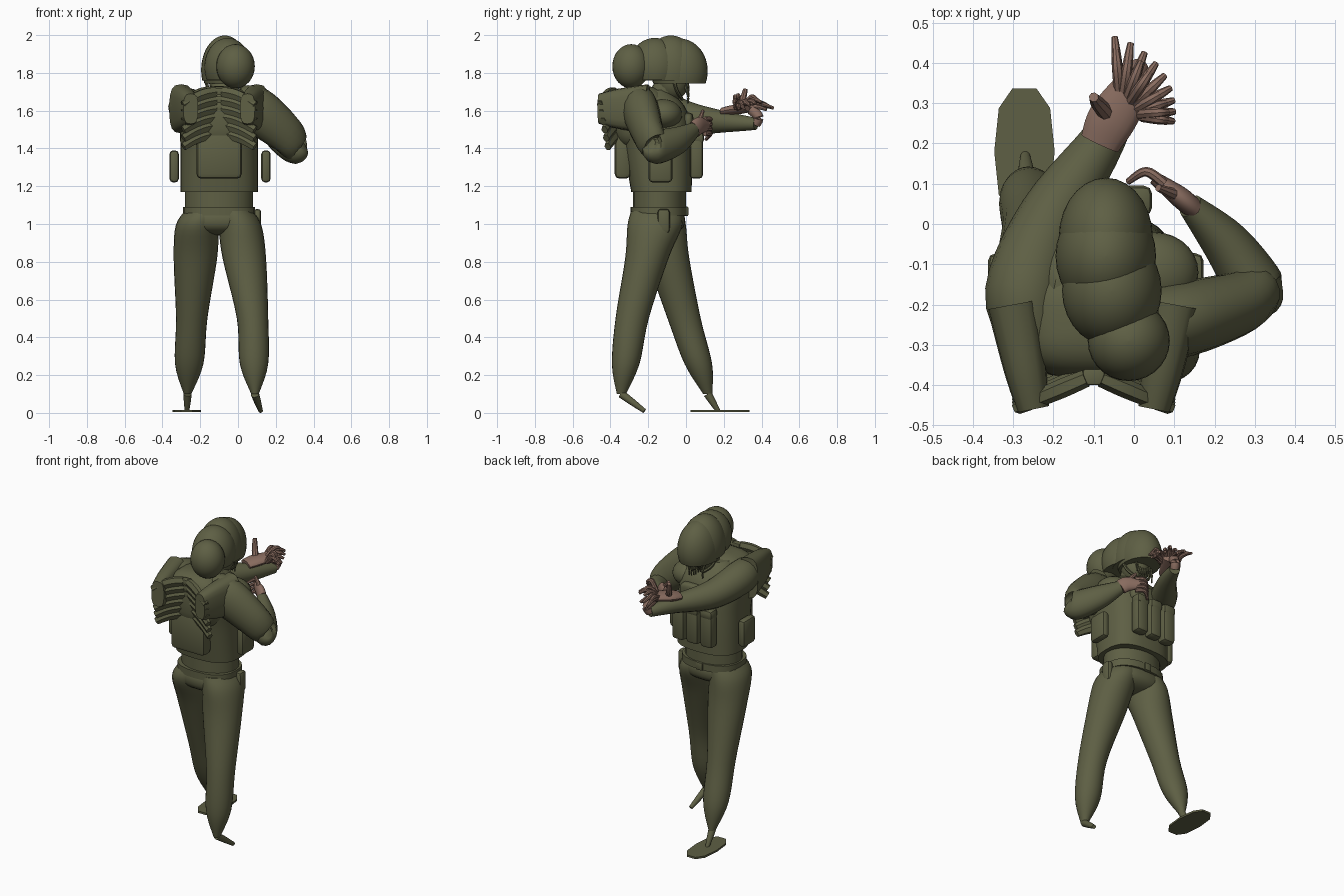
import bpy, bmesh, math, random
from mathutils import Vector

if "Cube" in bpy.data.objects:
    bpy.data.objects.remove(bpy.data.objects["Cube"])
random.seed(4)


def material(name, rgb):
    mat = bpy.data.materials.new(name)
    mat.use_nodes = True
    mat.diffuse_color = (*rgb, 1)
    shader = mat.node_tree.nodes["Principled BSDF"]
    shader.inputs["Base Color"].default_value = (*rgb, 1)
    shader.inputs["Roughness"].default_value = 0.8
    return mat


OLIVE = material("olive_cloth", (0.112, 0.115, 0.058))
SKIN = material("skin", (0.25, 0.15, 0.115))
UP = Vector((0, 0, 1))
MID = -0.1  # centre line of the body
SIDES = (("right", -1), ("left", 1))


def finish(name, bm, mat):
    bmesh.ops.recalc_face_normals(bm, faces=bm.faces)
    mesh = bpy.data.meshes.new(name)
    bm.to_mesh(mesh)
    bm.free()
    part = bpy.data.objects.new(name, mesh)
    bpy.context.collection.objects.link(part)
    mesh.materials.append(mat)
    bpy.ops.object.select_all(action="DESELECT")
    part.select_set(True)
    bpy.context.view_layer.objects.active = part
    bpy.ops.object.shade_smooth_by_angle(angle=math.radians(40))
    return part


def signed_power(value, exponent):
    return math.copysign(abs(value) ** exponent, value)


def spline(rows, steps):
    """Catmull-Rom interpolation through rows of numbers."""
    result, last = [], len(rows) - 1
    for i in range(last):
        near = [rows[max(0, min(last, i + k))] for k in (-1, 0, 1, 2)]
        for step in range(steps):
            t = step / steps
            result.append([b + t / 2 * (c - a + t * (2 * a - 5 * b + 4 * c - d + t * (3 * b - a - 3 * c + d)))
                           for a, b, c, d in zip(*near)])
    return result + [list(rows[last])]


def loft(name, rows, mat=OLIVE, sides=24, steps=5, power=2, level=True):
    """Skin rings (x, y, z, width, depth), either level or square to the path."""
    rows = spline(rows, steps)
    centres = [Vector(row[:3]) for row in rows]
    bm, rings = bmesh.new(), []
    for i, row in enumerate(rows):
        across, along = Vector((1, 0, 0)), Vector((0, 1, 0))
        if not level:
            path = centres[min(i + 1, len(rows) - 1)] - centres[max(i - 1, 0)]
            across = path.cross(UP).normalized()
            along = across.cross(path).normalized()
        ring = []
        for k in range(sides):
            angle = math.tau * k / sides
            u = signed_power(math.cos(angle), 2 / power) * row[3]
            v = signed_power(math.sin(angle), 2 / power) * row[4]
            ring.append(bm.verts.new(centres[i] + across * u + along * v))
        rings.append(ring)
    for low, high in zip(rings, rings[1:]):
        for k in range(sides):
            bm.faces.new((low[k - 1], low[k], high[k], high[k - 1]))
    bm.faces.new(rings[0])
    bm.faces.new(rings[-1])
    return finish(name, bm, mat)


def limb(name, points, radii, mat=OLIVE, sides=16, tall=1.0, power=2):
    """Round tube through points, with height scaled by tall."""
    rows = [(*point, r, r * tall) for point, r in zip(points, radii)]
    return loft(name, rows, mat, sides, power=power, level=False)


def bulge(name, centre, radii, power=2, bottom=-math.pi / 2):
    """Rounded solid, cut level at the bottom angle."""
    x, y, z = centre
    rows = []
    for i in range(17):
        angle = bottom + (math.pi / 2 - bottom) * i / 16
        ring = max(math.cos(angle), 0.01) ** (2 / power)
        height = signed_power(math.sin(angle), 2 / power)
        rows.append((x, y, z + radii[2] * height, radii[0] * ring, radii[1] * ring))
    return loft(name, rows, steps=1, power=power, sides=28)


def box(name, centre, size, bevel=0.02):
    bm = bmesh.new()
    bmesh.ops.create_cube(bm, size=1)
    bmesh.ops.scale(bm, vec=size, verts=bm.verts)
    bmesh.ops.bevel(bm, geom=bm.edges[:], offset=bevel, segments=2, affect="EDGES", profile=0.5)
    bmesh.ops.translate(bm, vec=centre, verts=bm.verts)
    return finish(name, bm, OLIVE)


def leg(name, hip, knee, ankle, toe):
    """Trouser leg with shared thickness, bloused above a thin ankle."""
    hip, knee, ankle, toe = map(Vector, (hip, knee, ankle, toe))
    waist = hip.lerp(Vector((MID, -.15, hip.z)), 0.3) + UP * 0.08
    stations = [waist, hip, hip.lerp(knee, 0.35), knee, knee.lerp(ankle, 0.6), ankle]
    widths = (0.1, 0.115, 0.115, 0.083, 0.075, 0.02)
    depths = (0.13, 0.145, 0.115, 0.088, 0.073, 0.024)
    loft(name, [(*p, w, d) for p, w, d in zip(stations, widths, depths)])
    limb(name + "_foot", [ankle, ankle.lerp(toe, 0.5), toe], (0.022, 0.018, 0.012))


# Legs, hips and the loose sole under the forward foot
leg("right_leg", (-.215, -.145, .99), (-.245, -.01, .5), (-.267, .115, .1), (-.27, .17, .01))
leg("left_leg", (.01, -.165, .99), (.077, -.285, .5), (.09, -.342, .1), (.12, -.22, .01))
bulge("hips", (MID, -.15, 1.02), (.185, .145, .08), power=2.5)
loft("right_sole", [(-.272, .18, z, .075, .162) for z in (.004, .016)], sides=10, steps=1, power=2.6)

# Waist, belt and vest
loft("waist", [(MID, -.14, z, .18, .14) for z in (1.05, 1.2)], steps=1)
loft("belt", [(MID, -.145, z, .19, .15) for z in (1.045, 1.09)], steps=1, power=2.5)
loft("vest", [(MID, -.13, 1.17, .205, .16), (MID, -.15, 1.4, .205, .18),
              (MID, -.18, 1.6, .2, .185), (MID, -.19, 1.71, .1, .1)], power=2.7, sides=32)
bulge("back_hump", (MID, -.24, 1.56), (.185, .145, .17), power=3)
bulge("chest_panel", (MID, 0, 1.53), (.13, .04, .06), power=4)
bulge("left_chest_muscle", (.05, -.12, 1.58), (.11, .1, .08))

# Tall padding sweeping backwards from the shoulders, with layered webbing ribs
for side, sign in SIDES:
    outer = MID + sign * 0.15
    limb(f"{side}_shoulder_pad", [(outer + sign * .05, -.2, 1.61), (outer + sign * .02, -.36, 1.61),
                                  (outer, -.46, 1.61)], (.065, .053, .04), tall=2, power=3)
    for i in range(6):
        z, back = 1.7 - i * 0.044, -0.375 + i * 0.008
        arch = [(MID + sign * t * 0.19, back - 0.08 * t, z - 0.07 * t * t) for t in (0.1, 0.4, 0.7, 1)]
        limb(f"{side}_rib_{i}", arch, (.022, .024, .022, .018), sides=6, tall=1.3)
for i in range(6):
    box(f"spine_block_{i}", (MID, i * 0.008 - 0.38, 1.7 - i * 0.042), (.055, .04, .036), bevel=.006)

# Pouches
box("back_pack", (MID, -.335, 1.365), (.24, .085, .25), bevel=.025)
for i in range(3):
    x = MID + (i - 1) * 0.1
    box(f"front_pouch_{i}", (x, .055, 1.36), (.085, .07, .24))
    box(f"front_flap_{i}", (x, .058, 1.455), (.09, .074, .06))
box("belt_buckle", (MID, 0, 1.067), (.045, .025, .05), bevel=.006)
box("right_side_pouch", (-.338, -.135, 1.305), (.05, .125, .17))
box("left_side_pouch", (.148, -.135, 1.305), (.05, .125, .17))
box("belt_holster", (.103, -.118, 1.015), (.04, .065, .13), bevel=.018)

# Right arm reaching forward, left arm folded across the chest
right_wrist = (0, .37, 1.53)
left_elbow, left_wrist = (.31, -.165, 1.405), (.14, .045, 1.5)
limb("right_arm", [(-.24, -.28, 1.62), (-.27, -.17, 1.62), (-.2, .02, 1.56), (-.07, .22, 1.54), right_wrist],
     (.08, .1, .085, .054, .032))
limb("left_upper_arm", [(0, -.24, 1.63), (.1, -.24, 1.6), (.25, -.2, 1.48), left_elbow, (.35, -.16, 1.41)],
     (.08, .095, .08, .06, .02), tall=1.3)
limb("left_forearm", [(.34, -.19, 1.42), left_elbow, (.23, -.05, 1.44), left_wrist],
     (.03, .07, .06, .032), tall=1.25)

# Left hand gripping in front of the chest
limb("left_hand", [left_wrist, (.11, .07, 1.52), (.05, .115, 1.52)], (.026, .026, .016), SKIN, tall=1.8)
for i in range(4):
    z = 1.555 - i * 0.026
    limb(f"left_finger_{i}", [(.075, .1, z), (.03, .13, z), (-.015, .105, z - .03)], (.013, .012, .008), SKIN, 8)
limb("left_thumb", [(.11, .07, 1.54), (.06, .09, 1.6)], (.016, .009), SKIN, 8)

# Right hand, open with two layers of fanned fingers
limb("right_wrist", [right_wrist, (.01, .385, 1.565), (-.01, .35, 1.605)], (.026, .026, .03), SKIN)
limb("right_palm", [(-.085, .2, 1.595), (-.055, .26, 1.605), (0, .34, 1.615)], (.05, .06, .05), SKIN, tall=.45)
for i in range(9):
    angle = math.radians(95 - i * 13)
    reach = 0.15 - i * 0.009
    start = Vector((i * 0.007 - 0.035, 0.315 - i * 0.006, 1.612))
    for layer in range(2):
        lift = UP * (random.uniform(-0.01, 0.035) + layer * 0.02)
        spread = Vector((math.cos(angle), math.sin(angle), 0)) * reach * (1 - layer * 0.2)
        middle = start + spread * 0.6 + lift + UP * 0.015
        limb(f"right_finger_{i}_{layer}", [start, middle, start + spread + lift], (.014, .013, .008), SKIN, 8)
limb("right_thumb", [(-.065, .27, 1.61), (-.09, .3, 1.66), (-.1, .315, 1.715)], (.02, .018, .012), SKIN, 8)

# Head and hanging straps
head = Vector((-.07, -.07, 1.77))
limb("neck", [(-.08, -.14, 1.66), head], (.07, .07))
bulge("face", head, (.085, .09, .115))
for i in range(8):
    sway = Vector(((i - 3.5) * 0.02, 0.05, 0))
    drop = head + sway * 0.8 - UP * random.uniform(0.08, 0.14) + Vector((0, .04, 0))
    limb(f"face_strap_{i}", [head + sway, drop + UP * 0.05, drop], (.009, .007, .004), sides=6)
for side, sign in SIDES:
    limb(f"{side}_chin_strap", [head + Vector((sign * .105, 0, .02)), head + Vector((sign * .085, .02, -.06)),
                                head + Vector((sign * .03, .05, -.11))], (.009, .009, .009), sides=6)

# Helmet of closely overlapping shells, with a round roll at the back
bulge("helmet_front", (-.07, -.035, 1.81), (.117, .15, .172), bottom=-.4)
bulge("helmet_crown", (-.07, -.08, 1.815), (.125, .145, .183), bottom=-.3)
bulge("helmet_rear", (-.055, -.165, 1.83), (.124, .14, .155), bottom=-.45)
bulge("helmet_back_roll", (-.013, -.29, 1.835), (.102, .1, .117))
